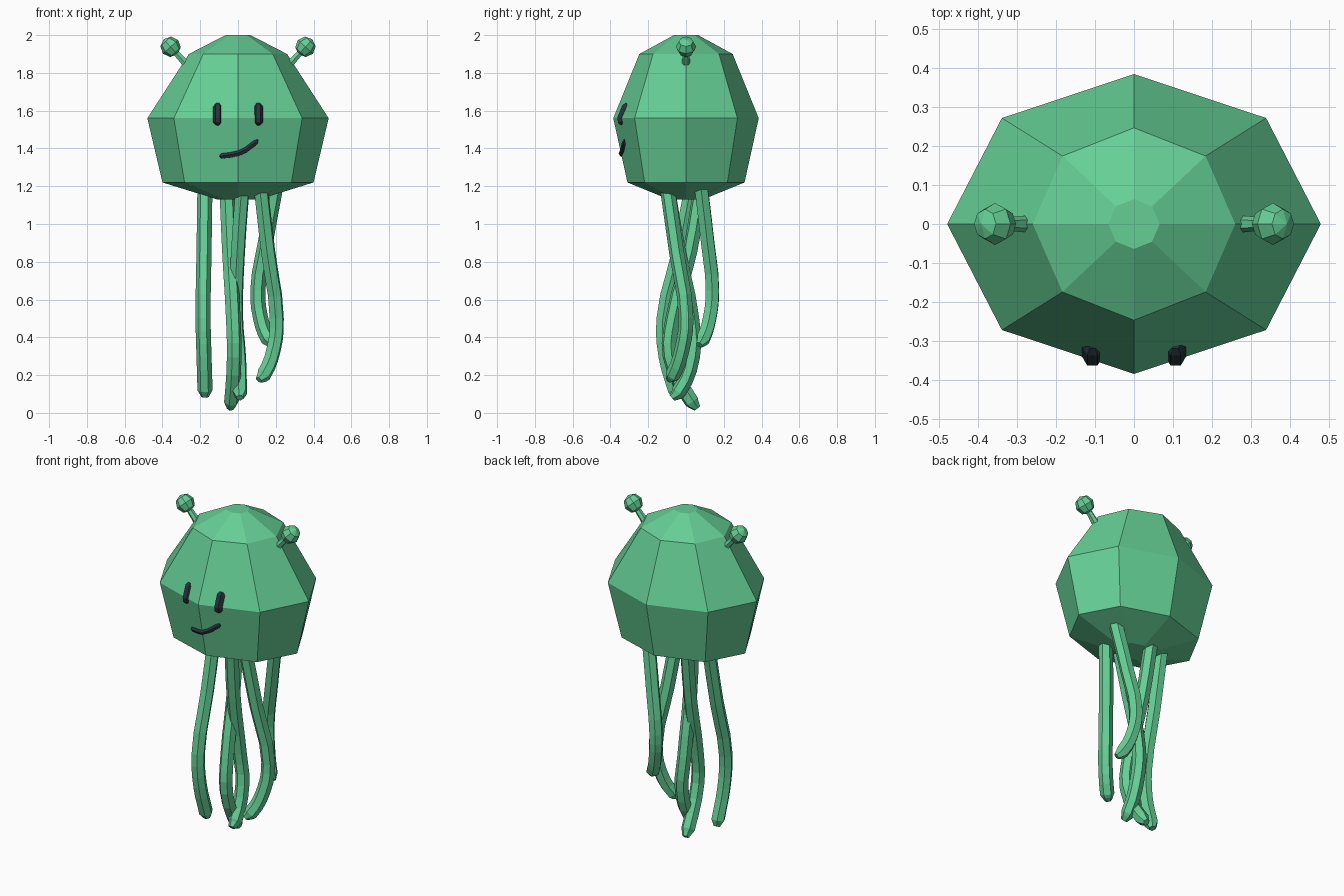
import bpy, bmesh, math
from mathutils import Vector

if "Cube" in bpy.data.objects:
    bpy.data.objects.remove(bpy.data.objects["Cube"])


def material(name, color):
    m = bpy.data.materials.new(name)
    m.diffuse_color = color
    m.use_nodes = True
    m.node_tree.nodes["Principled BSDF"].inputs["Base Color"].default_value = m.diffuse_color
    return m


GREEN = material("green", (0.13, 0.62, 0.30, 1))
DARK = material("dark", (0.02, 0.035, 0.045, 1))

# Body rings: z, x radius, y radius
RINGS = [(1.13, 0.11, 0.09), (1.22, 0.40, 0.31), (1.56, 0.48, 0.385),
         (1.90, 0.26, 0.247), (2.0, 0.066, 0.064)]


def mesh_object(name, bm, mat):
    bmesh.ops.recalc_face_normals(bm, faces=bm.faces)
    me = bpy.data.meshes.new(name)
    bm.to_mesh(me)
    bm.free()
    ob = bpy.data.objects.new(name, me)
    bpy.context.collection.objects.link(ob)
    me.materials.append(mat)
    return ob


def tube(name, points, radius, mat, ends=None, smooth_path=True):
    """Six-sided tube along a path, with optional pinched ends."""
    cu = bpy.data.curves.new(name, "CURVE")
    cu.dimensions = "3D"
    cu.bevel_depth = radius
    cu.bevel_resolution = 1
    cu.resolution_u = 3
    cu.use_fill_caps = True
    if smooth_path:
        sp = cu.splines.new("BEZIER")
        sp.bezier_points.add(len(points) - 1)
        pts = sp.bezier_points
        for p, co in zip(pts, points):
            p.co = co
            p.handle_left_type = p.handle_right_type = "AUTO"
    else:
        sp = cu.splines.new("POLY")
        sp.points.add(len(points) - 1)
        pts = sp.points
        for p, co in zip(pts, points):
            p.co = (*co, 1)
    sp.use_smooth = False
    for i, r in (ends or {}).items():
        pts[i].radius = r
    ob = bpy.data.objects.new(name, cu)
    bpy.context.collection.objects.link(ob)
    cu.materials.append(mat)
    bpy.ops.object.select_all(action="DESELECT")
    ob.select_set(True)
    bpy.context.view_layer.objects.active = ob
    bpy.ops.object.convert(target="MESH")
    return bpy.context.object


# Eight-sided faceted body
bm = bmesh.new()
loops = [[bm.verts.new((rx * math.cos(k * math.pi / 4), ry * math.sin(k * math.pi / 4), z))
          for k in range(8)] for z, rx, ry in RINGS]
for lo, hi in zip(loops, loops[1:]):
    for k in range(8):
        n = (k + 1) % 8
        bm.faces.new((lo[k], lo[n], hi[n], hi[k]))
bm.faces.new(loops[0])
bm.faces.new(loops[-1])
mesh_object("body", bm, GREEN)


def on_face(x, z, sink=0.008):
    """Point on the front of the body at the given x and z."""
    for (z0, a0, b0), (z1, a1, b1) in zip(RINGS, RINGS[1:]):
        if z0 <= z <= z1:
            t = (z - z0) / (z1 - z0)
            rx, ry = a0 + t * (a1 - a0), b0 + t * (b1 - b0)
            c = math.sqrt(0.5)
            return (x, -ry * (1 - abs(x) / (c * rx) * (1 - c)) + sink, z)


# Eyes and crooked smile
for side, label in ((-1, "left"), (1, "right")):
    tube(label + "_eye", [on_face(side * 0.107, z) for z in (1.525, 1.54, 1.56, 1.62, 1.637)],
         0.026, DARK, {0: 0.5, -1: 0.5}, False)
mouth = [(-0.095, 1.362), (-0.085, 1.36), (-0.04, 1.365), (0, 1.374),
         (0.04, 1.392), (0.09, 1.43), (0.105, 1.445)]
tube("mouth", [on_face(x, z, 0.003) for x, z in mouth], 0.016, DARK, {0: 0.5, -1: 0.5}, False)

# Antennae with faceted tips
for side, label in ((-1, "left"), (1, "right")):
    tip = Vector((side * 0.357, 0, 1.938))
    tube(label + "_antenna", [(side * 0.26, 0, 1.83), tip], 0.023, GREEN, {1: 0.65}, False)
    bm = bmesh.new()
    bmesh.ops.create_uvsphere(bm, u_segments=8, v_segments=4, radius=0.054)
    tilt = Vector((side, 0, 1.1)).to_track_quat("Z", "Y")
    for v in bm.verts:
        v.co = tip + tilt @ v.co
    mesh_object(label + "_antenna_tip", bm, GREEN)

# Wavy tentacles with rounded ends
TENTACLES = {
    "left": [(-0.175, 0.03, 1.2), (-0.18, -0.04, 0.85), (-0.185, -0.12, 0.5),
             (-0.18, -0.11, 0.3), (-0.175, -0.06, 0.12), (-0.175, -0.05, 0.085)],
    "middle_back": [(-0.06, 0.08, 1.2), (-0.045, 0.02, 0.85), (-0.025, -0.07, 0.5),
                    (-0.02, -0.085, 0.3), (-0.035, 0.03, 0.06), (-0.04, 0.06, 0.025)],
    "middle_front": [(0.025, -0.1, 1.2), (0.0, -0.04, 0.85), (-0.01, 0.03, 0.5),
                     (0.005, 0.035, 0.3), (0.01, -0.04, 0.11), (0.01, -0.075, 0.08)],
    "right_front": [(0.12, -0.1, 1.2), (0.16, -0.05, 0.85), (0.205, 0.0, 0.5),
                    (0.19, -0.02, 0.34), (0.135, -0.07, 0.2), (0.11, -0.09, 0.175)],
    "right_back": [(0.20, 0.08, 1.2), (0.145, 0.115, 0.9), (0.105, 0.14, 0.65),
                   (0.12, 0.125, 0.5), (0.16, 0.09, 0.39), (0.185, 0.07, 0.36)],
}
for label, pts in TENTACLES.items():
    tube(label + "_tentacle", pts, 0.04, GREEN, {-1: 0.5})
